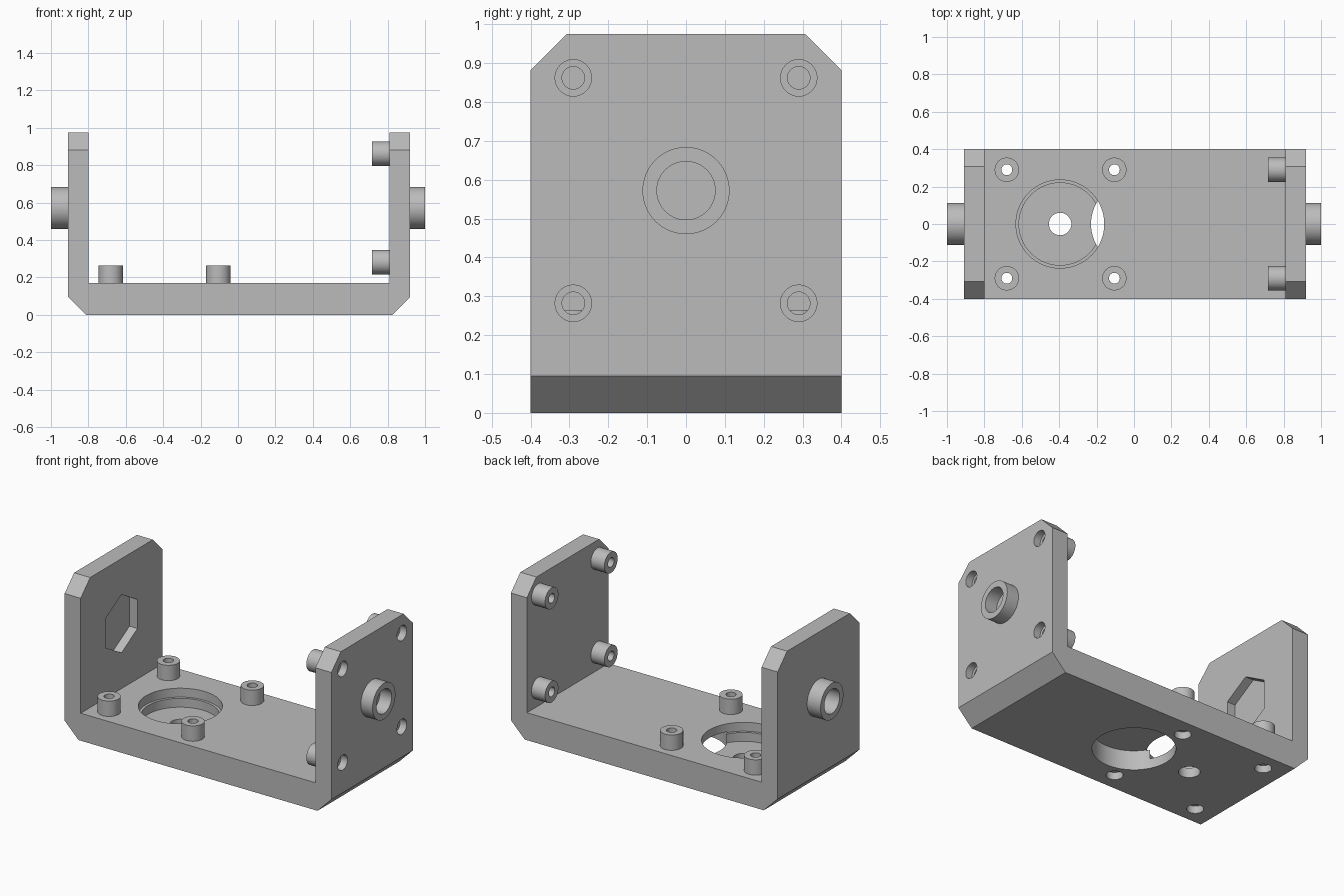
import bpy, bmesh, math
from mathutils import Matrix, Vector

old = bpy.data.objects.get("Cube")
if old:
    bpy.data.objects.remove(old, do_unlink=True)

grey = bpy.data.materials.new("machined grey")
grey.use_nodes = True
grey.diffuse_color = (0.5, 0.5, 0.5, 1)
grey.node_tree.nodes["Principled BSDF"].inputs["Base Color"].default_value = (0.5, 0.5, 0.5, 1)


def make(name, bm):
    bmesh.ops.recalc_face_normals(bm, faces=bm.faces)
    mesh = bpy.data.meshes.new(name)
    bm.to_mesh(mesh)
    bm.free()
    mesh.materials.append(grey)
    ob = bpy.data.objects.new(name, mesh)
    bpy.context.collection.objects.link(ob)
    return ob


def smooth(ob):
    bpy.ops.object.select_all(action='DESELECT')
    ob.select_set(True)
    bpy.context.view_layer.objects.active = ob
    bpy.ops.object.shade_smooth_by_angle(angle=math.radians(30))


def placement(axis, center, start):
    """Local z runs along the chosen world axis from the start point."""
    if axis == 'Z':
        return Matrix.Translation((center[0], center[1], start))
    return Matrix.Translation((start, center[0], center[1])) @ Matrix.Rotation(math.pi / 2, 4, 'Y')


def tube(name, axis, center, start, end, outer, inner, sides=48):
    bm = bmesh.new()
    length = end - start
    profile = [(inner, 0), (outer, 0), (outer, length), (inner, length)]
    verts = [bm.verts.new((r, 0, z)) for r, z in profile]
    edges = [bm.edges.new((verts[i], verts[i - 1])) for i in range(4)]
    bmesh.ops.spin(bm, geom=verts + edges, cent=(0, 0, 0), axis=(0, 0, 1),
                   angle=2 * math.pi, steps=sides, use_merge=True)
    bmesh.ops.remove_doubles(bm, verts=bm.verts, dist=1e-5)
    bm.transform(placement(axis, center, start))
    smooth(make(name, bm))


def cut(target, axis, center, start, end, radius, sides=64, turn=0):
    bm = bmesh.new()
    length = end - start
    bmesh.ops.create_cone(bm, cap_ends=True, segments=sides, radius1=radius, radius2=radius, depth=length)
    bm.transform(placement(axis, center, start) @ Matrix.Translation((0, 0, length / 2))
                 @ Matrix.Rotation(turn, 4, 'Z'))
    cutter = make("cutter", bm)
    cutter.hide_render = True
    mod = target.modifiers.new("cut", 'BOOLEAN')
    mod.operation, mod.solver, mod.object = 'DIFFERENCE', 'EXACT', cutter
    bpy.context.view_layer.objects.active = target
    bpy.ops.object.modifier_apply(modifier=mod.name)
    bpy.data.objects.remove(cutter, do_unlink=True)


# Main dimensions
LEFT, LEFT_IN, RIGHT_IN, RIGHT = -0.908, -0.798, 0.81, 0.92
FLOOR, TOP, HALF, CH = 0.17, 0.975, 0.4, 0.095
AXLE = (0, 0.572)
GAP = 0.02

# U-shaped bracket with chamfered lower edges
bm = bmesh.new()
outline = [(LEFT + CH, 0), (RIGHT - CH, 0), (RIGHT, CH), (RIGHT, TOP), (RIGHT_IN, TOP),
           (RIGHT_IN, FLOOR), (LEFT_IN, FLOOR), (LEFT_IN, TOP), (LEFT, TOP), (LEFT, CH)]
face = bm.faces.new([bm.verts.new((x, -HALF, z)) for x, z in outline])
new = bmesh.ops.extrude_face_region(bm, geom=[face])["geom"]
bmesh.ops.translate(bm, verts=[g for g in new if isinstance(g, bmesh.types.BMVert)],
                    vec=Vector((0, 2 * HALF, 0)))
bmesh.ops.recalc_face_normals(bm, faces=bm.faces)

# Clipped top corners of both walls
corners = [e for e in bm.edges if all(v.co.z > TOP - 0.01 for v in e.verts)
           and abs(e.verts[0].co.y - e.verts[1].co.y) < 0.01]
bmesh.ops.bevel(bm, geom=corners, offset=0.093, segments=1, affect='EDGES')
bracket = make("bracket", bm)

# Axle bores, round pocket in the left wall, hexagonal pocket in the other
cut(bracket, 'X', AXLE, RIGHT_IN - GAP, RIGHT + GAP, 0.075)
cut(bracket, 'X', AXLE, LEFT - GAP, LEFT_IN + GAP, 0.075)
cut(bracket, 'X', AXLE, RIGHT_IN - GAP, RIGHT_IN + 0.045, 0.22)
cut(bracket, 'X', AXLE, LEFT_IN - 0.055, LEFT_IN + GAP, 0.18, 6, math.pi / 6 + math.pi / 3)

# Stepped pocket above and plain pocket below the floor, overlapping in a lens
POCKET = (-0.395, 0)
cut(bracket, 'Z', POCKET, 0.115, FLOOR + GAP, 0.236)
cut(bracket, 'Z', POCKET, 0.06, FLOOR, 0.22)
cut(bracket, 'Z', POCKET, -GAP, FLOOR, 0.06)
cut(bracket, 'Z', (0, 0), -GAP, 0.12, 0.23)

# Screw standoffs with bores and counterbores
for side, y in (("right_side", -0.29), ("left_side", 0.29)):
    for label, x in (("outer", -0.68), ("inner", -0.105)):
        cut(bracket, 'Z', (x, y), -GAP, FLOOR + GAP, 0.029, 32)
        cut(bracket, 'Z', (x, y), -GAP, 0.045, 0.047, 32)
        tube(f"floor_standoff_{label}_{side}", 'Z', (x, y), FLOOR, 0.265, 0.065, 0.029)
    for label, z in (("lower", 0.282), ("upper", 0.862)):
        cut(bracket, 'X', (y, z), RIGHT_IN - GAP, RIGHT + GAP, 0.029, 32)
        cut(bracket, 'X', (y, z), RIGHT - 0.045, RIGHT + GAP, 0.047, 32)
        tube(f"wall_standoff_{label}_{side}", 'X', (y, z), 0.717, RIGHT_IN, 0.065, 0.029)
smooth(bracket)

# Axle collars on the outer wall faces
tube("left_axle_collar", 'X', AXLE, RIGHT, 1, 0.112, 0.075, 64)
tube("right_axle_collar", 'X', AXLE, -1, LEFT, 0.112, 0.075, 64)
